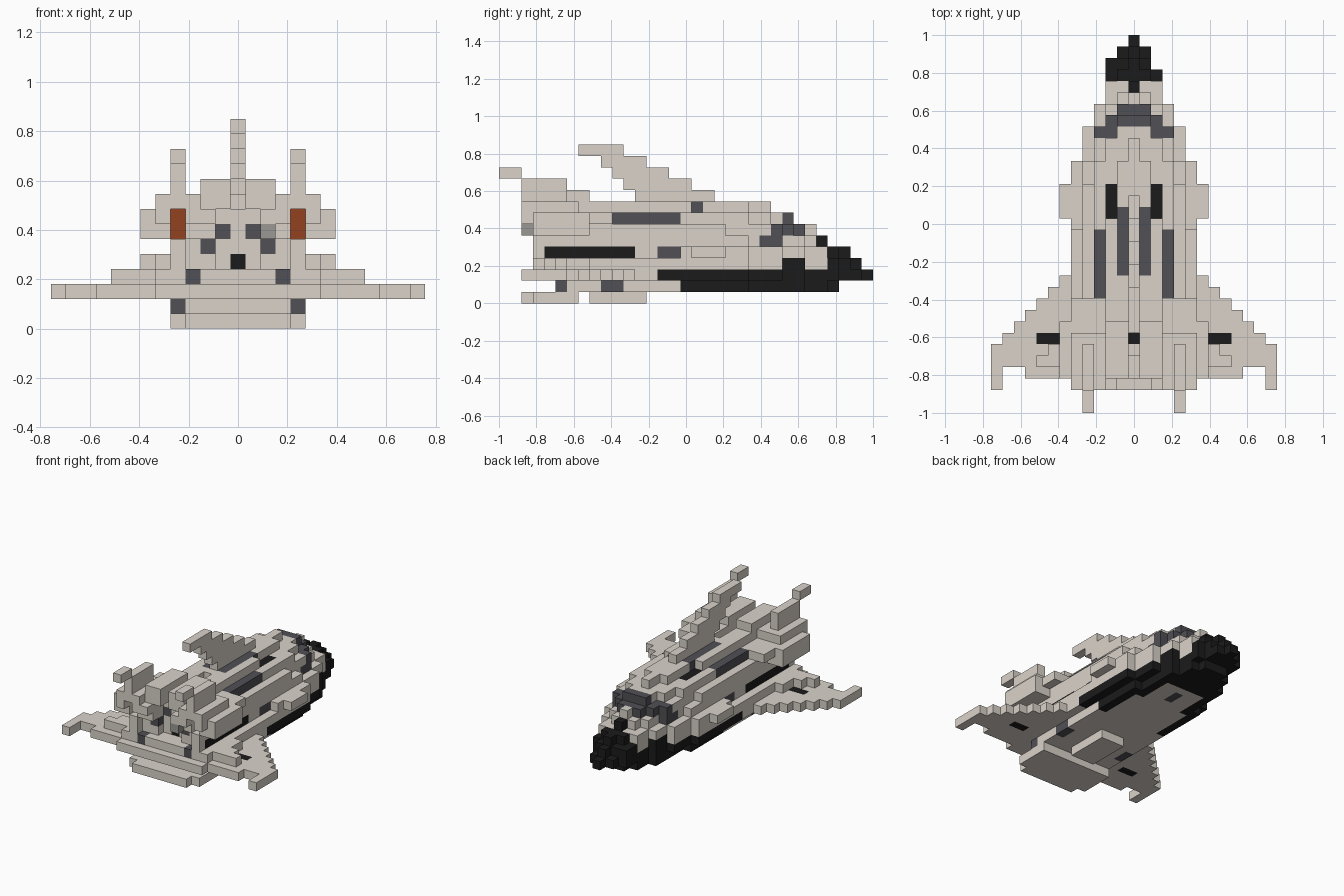
import bpy
import bmesh
from mathutils import Vector

if "Cube" in bpy.data.objects:
    bpy.data.objects.remove(bpy.data.objects["Cube"], do_unlink=True)

UNIT = 2 / 33  # edge of one cubic cell

COLOURS = {
    "pale_hull": (0.70, 0.65, 0.59),
    "black_tile": (0.011, 0.011, 0.011),
    "dark_grey_panel": (0.08, 0.08, 0.092),
    "mid_grey_vent": (0.32, 0.315, 0.295),
    "engine_orange": (0.29, 0.052, 0.014),
}
HULL, BLACK, GREY, MID, ORANGE = COLOURS


def make_material(name, rgb):
    mat = bpy.data.materials.new(name)
    mat.use_nodes = True
    colour = (*rgb, 1)
    mat.diffuse_color = colour
    mat.node_tree.nodes["Principled BSDF"].inputs["Base Color"].default_value = colour
    return mat


materials = [make_material(name, rgb) for name, rgb in COLOURS.items()]
cells = {}  # cell -> (part, colour)


def block(part, colour, across, along, up):
    """Fill an inclusive range of cells, mirrored left and right."""
    for i in range(across[0], across[1] + 1):
        for j in range(along[0], along[1] + 1):
            for k in range(up[0], up[1] + 1):
                for side in (i, -i):
                    cells[side, j, k] = (part, colour)


def layer(part, up, *steps, colour=HULL):
    """One storey made of centred strips: half width, first row, last row."""
    for half, first, last in steps:
        block(part, colour, (0, half), (first, last), (up, up))


def select(across, along, up):
    return [(i, j, k) for i, j, k in cells
            if across[0] <= abs(i) <= across[1] and along[0] <= j <= along[1]
            and up[0] <= k <= up[1]]


def paint(colour, across, along, up):
    """Recolour existing cells, keeping the part they belong to."""
    for cell in select(across, along, up):
        cells[cell] = (cells[cell][0], colour)


def carve(across, along, up):
    for cell in select(across, along, up):
        del cells[cell]


# Rear flap, keel and belly with a black rim
layer("rear_flap", 0, (3, 2, 6), (4, 3, 6))
layer("keel", 0, (1, 8, 12))
layer("belly", 1, (3, 5, 26), (4, 5, 21), (2, 27, 28), (1, 29, 29))
paint(BLACK, (0, 4), (16, 29), (1, 1))
paint(HULL, (0, 3), (16, 20), (1, 1))
paint(HULL, (0, 2), (21, 24), (1, 1))
paint(GREY, (4, 4), (5, 5), (1, 1))

# Wheel bay doors under the hull
paint(GREY, (4, 4), (9, 10), (1, 1))
paint(GREY, (0, 0), (22, 23), (1, 1))

# Delta wings with stepped leading edge and trailing tips
for row in range(5, 12):
    layer("wings", 2, (17 - row, row, row))
layer("wings", 2, (5, 2, 2), (9, 3, 3), (11, 4, 4))
block("wings", HULL, (12, 12), (2, 5), (2, 2))
layer("wings", 3, (8, 4, 4), (7, 5, 5), (6, 4, 7))
paint(BLACK, (7, 8), (6, 6), (2, 2))

# Lower fuselage
layer("lower_fuselage", 2, (5, 12, 21), (4, 22, 24), (3, 25, 26), (2, 27, 28))
paint(BLACK, (0, 5), (14, 28), (2, 2))
layer("lower_fuselage", 3, (5, 3, 21), (4, 22, 24), (3, 25, 26), (2, 27, 28))
paint(BLACK, (3, 3), (25, 26), (3, 3))
layer("lower_fuselage", 4, (4, 3, 24), (5, 16, 21), (3, 25, 26), (2, 27, 28))
block("side_steps", HULL, (6, 6), (17, 19), (4, 4))
paint(BLACK, (4, 4), (4, 11), (4, 4))
paint(GREY, (4, 4), (14, 15), (4, 4))

# Black nose
layer("nose", 2, (2, 29, 29), (1, 30, 31), (0, 32, 32), colour=BLACK)
layer("nose", 3, (2, 29, 29), (1, 30, 30), (0, 31, 31), colour=BLACK)
layer("nose", 4, (1, 29, 29), (0, 30, 30), colour=BLACK)
for up in (2, 3):
    cells[-2, 30, up] = ("nose", BLACK)

# Upper fuselage and cockpit
layer("upper_fuselage", 5, (4, 3, 21), (3, 22, 24), (2, 25, 26), (1, 27, 27), (0, 28, 28))
paint(GREY, (3, 3), (23, 24), (5, 5))
paint(BLACK, (0, 0), (28, 28), (5, 5))
layer("upper_fuselage", 6, (4, 3, 19), (3, 20, 24), (2, 25, 25), (1, 26, 26), (0, 27, 27))
paint(GREY, (2, 3), (24, 24), (6, 6))
paint(GREY, (0, 2), (25, 26), (6, 6))
layer("upper_fuselage", 7, (3, 3, 21), (2, 22, 23), (1, 24, 25))
paint(GREY, (0, 1), (25, 25), (7, 7))
paint(GREY, (3, 3), (10, 15), (7, 7))
paint(BLACK, (2, 2), (17, 19), (7, 7))

# Spine with panel strips and a slot with a black floor under the centre fin
layer("spine", 8, (2, 3, 16), (1, 17, 21), (0, 22, 23))
layer("spine", 9, (2, 3, 7))
carve((0, 0), (3, 10), (8, 9))
paint(GREY, (1, 1), (12, 17), (8, 8))
paint(BLACK, (0, 0), (6, 9), (7, 7))

# Engine pods with deeply recessed orange nozzles
block("engine_pods", HULL, (3, 6), (3, 7), (6, 7))
block("engine_pods", HULL, (2, 5), (2, 9), (7, 7))
block("engine_pods", HULL, (3, 5), (2, 6), (8, 8))
carve((4, 4), (2, 4), (6, 7))
paint(ORANGE, (4, 4), (5, 5), (6, 7))

# Rear vents at the back of open bays
carve((0, 1), (3, 4), (4, 7))
carve((2, 3), (3, 3), (4, 5))
paint(BLACK, (0, 0), (5, 5), (4, 4))
paint(GREY, (1, 1), (5, 5), (6, 6))
paint(GREY, (2, 2), (4, 4), (5, 5))
paint(GREY, (3, 3), (3, 3), (3, 3))
cells[2, 2, 6] = ("rear_vent", MID)

# Twin tail fins and the swept centre fin
for up, first, last in ((9, 2, 5), (10, 2, 5), (11, 0, 1)):
    block("twin_fins", HULL, (4, 4), (first, last), (up, up))
for up, first, last in ((9, 12, 18), (10, 11, 16), (11, 10, 14), (12, 9, 12), (13, 7, 10)):
    layer("centre_fin", up, (0, first, last))


# Turn the exposed cell sides of each part into a mesh
def build_part(part):
    bm = bmesh.new()
    slots = list(COLOURS)
    for cell, (owner, colour) in cells.items():
        if owner != part:
            continue
        centre = Vector((cell[0], cell[1] - 16, cell[2] + 0.5))
        for axis in range(3):
            for sign in (-1, 1):
                normal = Vector((0, 0, 0))
                normal[axis] = sign
                if tuple(int(c + n) for c, n in zip(cell, normal)) in cells:
                    continue
                u = Vector((0, 0, 0))
                u[(axis + 1) % 3] = 0.5
                v = normal.cross(u)
                middle = centre + normal / 2
                corners = (middle - u - v, middle + u - v, middle + u + v, middle - u + v)
                face = bm.faces.new([bm.verts.new(c * UNIT) for c in corners])
                face.material_index = slots.index(colour)
    bmesh.ops.remove_doubles(bm, verts=bm.verts, dist=UNIT / 100)
    mesh = bpy.data.meshes.new(part)
    bm.to_mesh(mesh)
    bm.free()
    for mat in materials:
        mesh.materials.append(mat)
    bpy.context.collection.objects.link(bpy.data.objects.new(part, mesh))


for part in sorted({owner for owner, _ in cells.values()}):
    build_part(part)
